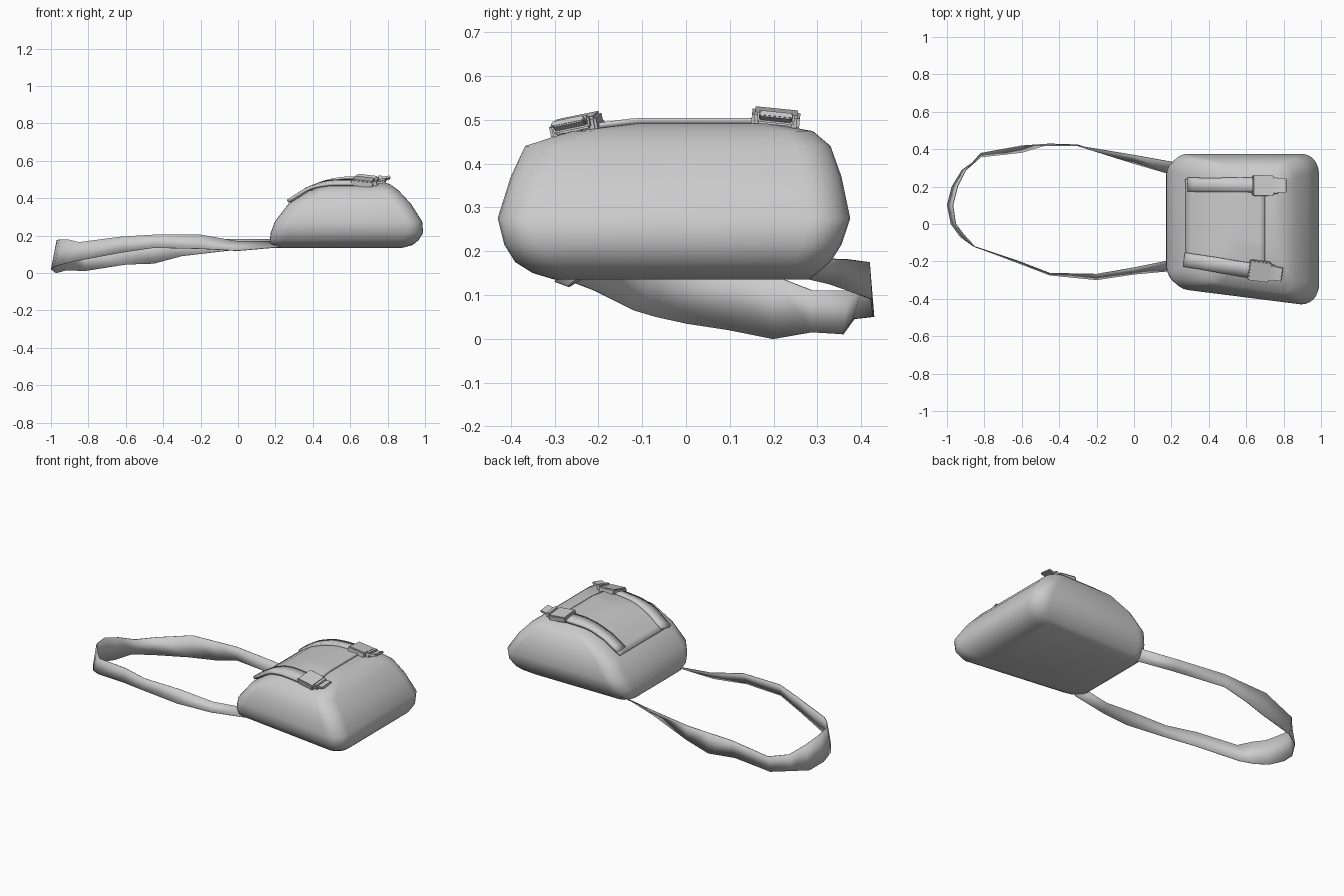
import bpy, bmesh, math
from mathutils import Matrix, Vector

if "Cube" in bpy.data.objects:
    bpy.data.objects.remove(bpy.data.objects["Cube"], do_unlink=True)

grey = bpy.data.materials.new("plain_grey")
grey.use_nodes = True
grey.diffuse_color = (0.6, 0.6, 0.6, 1)
grey.node_tree.nodes["Principled BSDF"].inputs["Base Color"].default_value = grey.diffuse_color


def finish(name, bm, angle=40):
    """Turn a bmesh into a shaded, coloured object."""
    bmesh.ops.recalc_face_normals(bm, faces=bm.faces)
    mesh = bpy.data.meshes.new(name)
    bm.to_mesh(mesh)
    bm.free()
    mesh.materials.append(grey)
    obj = bpy.data.objects.new(name, mesh)
    bpy.context.collection.objects.link(obj)
    bpy.ops.object.select_all(action='DESELECT')
    obj.select_set(True)
    bpy.context.view_layer.objects.active = obj
    bpy.ops.object.shade_smooth_by_angle(angle=math.radians(angle))
    return obj


def loft(bm, rows, closed=False):
    """Join rows of points with quads."""
    rings = [[bm.verts.new(p) for p in row] for row in rows]
    for a, b in zip(rings, rings[1:]):
        n = len(a)
        for i in range(n if closed else n - 1):
            j = (i + 1) % n
            bm.faces.new((a[i], a[j], b[j], b[i]))
    return rings


def outline(z, x0, x1, y0, y1, r, steps=6):
    """Rounded rectangle whose front side slants outwards along x."""
    pts = []
    corners = ((x1 - r, y1 - r), (x0 + r, y1 - r), (x0 + r, y0 + r), (x1 - r, y0 + r))
    for k, (cx, cy) in enumerate(corners):
        for s in range(steps + 1):
            a = math.pi / 2 * (k + s / steps)
            x, y = cx + r * math.cos(a), cy + r * math.sin(a)
            if k > 1:
                y += 0.15 * max(0, 0.8 - x)
            pts.append((x, y, z))
    return pts


# Bag body: rounded outlines stacked from the flat base to the domed top
levels = [
    (.135, .20, .88, -.30, .28, .06),
    (.15, .175, .935, -.35, .30, .07),
    (.175, .17, .965, -.39, .33, .08),
    (.215, .175, .99, -.415, .355, .09),
    (.275, .197, .985, -.43, .375, .09),
    (.37, .27, .925, -.40, .355, .09),
    (.44, .38, .86, -.37, .33, .08),
    (.474, .47, .815, -.27, .29, .07),
    (.492, .55, .76, -.13, .19, .06),
]
bm = bmesh.new()
rings = loft(bm, [outline(*lv) for lv in levels], closed=True)
bm.faces.new(rings[0])
bm.faces.new(rings[-1])
body = finish("bag_body", bm, 50)


def draped(name, start, end, width, thick, lift, cuts=14, across=2):
    """Strip of cloth dropped onto the body from above."""
    a, b = Vector(start), Vector(end)
    side = (b - a).orthogonal().normalized() * width / 2
    rows = []
    for i in range(cuts + 1):
        c = a.lerp(b, i / cuts)
        rows.append([(*(c + side * (2 * j / across - 1)), 1) for j in range(across + 1)])
    bm = bmesh.new()
    loft(bm, rows)
    bmesh.ops.recalc_face_normals(bm, faces=bm.faces)
    obj = finish(name, bm)
    wrap = obj.modifiers.new("drape", 'SHRINKWRAP')
    wrap.target = body
    wrap.wrap_method = 'PROJECT'
    wrap.use_project_z = True
    wrap.use_negative_direction = True
    wrap.use_positive_direction = False
    wrap.wrap_mode = 'ABOVE_SURFACE'
    wrap.offset = lift
    solid = obj.modifiers.new("thickness", 'SOLIDIFY')
    solid.thickness = thick
    solid.offset = 0
    return obj


def block(name, centre, size, yaw, roll, pitch, bevel):
    """Softened box, turned to lie on the flap."""
    bm = bmesh.new()
    bmesh.ops.create_cube(bm, size=1)
    bmesh.ops.scale(bm, vec=size, verts=bm.verts)
    bmesh.ops.bevel(bm, geom=bm.edges[:], offset=bevel, segments=2, affect='EDGES')
    turn = Matrix.Rotation(yaw, 4, 'Z') @ Matrix.Rotation(roll, 4, 'X') @ Matrix.Rotation(pitch, 4, 'Y')
    bmesh.ops.transform(bm, matrix=Matrix.Translation(centre) @ turn, verts=bm.verts)
    return finish(name, bm)


# Flap over the top
draped("flap", (.28, .01), (.70, .01), .46, .012, .006, across=20)

# Two closing straps, each with a buckle and a loose tip
for label, start, end, z, yaw, roll in (
    ("left", (.30, .21), (.72, .205), .503, 0, -.1),
    ("right", (.28, -.19), (.70, -.255), .488, -.15, .2),
):
    draped(label + "_closing_strap", start, end, .075, .018, .014)
    along = Vector((math.cos(yaw), math.sin(yaw), 0))
    mid = Vector((*end, z)) - along * .03
    block(label + "_buckle", mid, (.115, .11, .034), yaw, roll, .12, .006)
    block(label + "_strap_tip", mid + along * .08, (.09, .075, .014), yaw, roll, -.2, .003)
    block(label + "_tip_loop", mid + along * .07, (.025, .085, .03), yaw, roll, 0, .004)

# Shoulder strap: lower and upper edge points around the loop
edges = [
    ((.22, .26, .14), (.22, .33, .18)),
    ((0, .325, .125), (0, .37, .18)),
    ((-.3, .425, .09), (-.3, .42, .175)),
    ((-.45, .43, .05), (-.45, .42, .17)),
    ((-.6, .385, .045), (-.6, .42, .165)),
    ((-.82, .36, .01), (-.82, .38, .11)),
    ((-.92, .29, .015), (-.9, .29, .11)),
    ((-.975, .2, 0), (-.945, .2, .145)),
    ((-1, .1, .02), (-.97, .1, .175)),
    ((-.98, 0, .035), (-.955, 0, .18)),
    ((-.93, -.07, .05), (-.91, -.06, .18)),
    ((-.86, -.12, .065), (-.85, -.125, .165)),
    ((-.62, -.21, .11), (-.62, -.2, .195)),
    ((-.45, -.275, .135), (-.45, -.265, .205)),
    ((-.2, -.3, .13), (-.2, -.27, .205)),
    ((0, -.27, .12), (0, -.235, .17)),
    ((.22, -.25, .14), (.22, -.19, .17)),
]
bm = bmesh.new()
loft(bm, edges)
shoulder = finish("shoulder_strap", bm, 60)
shoulder.modifiers.new("thickness", 'SOLIDIFY').thickness = .004
